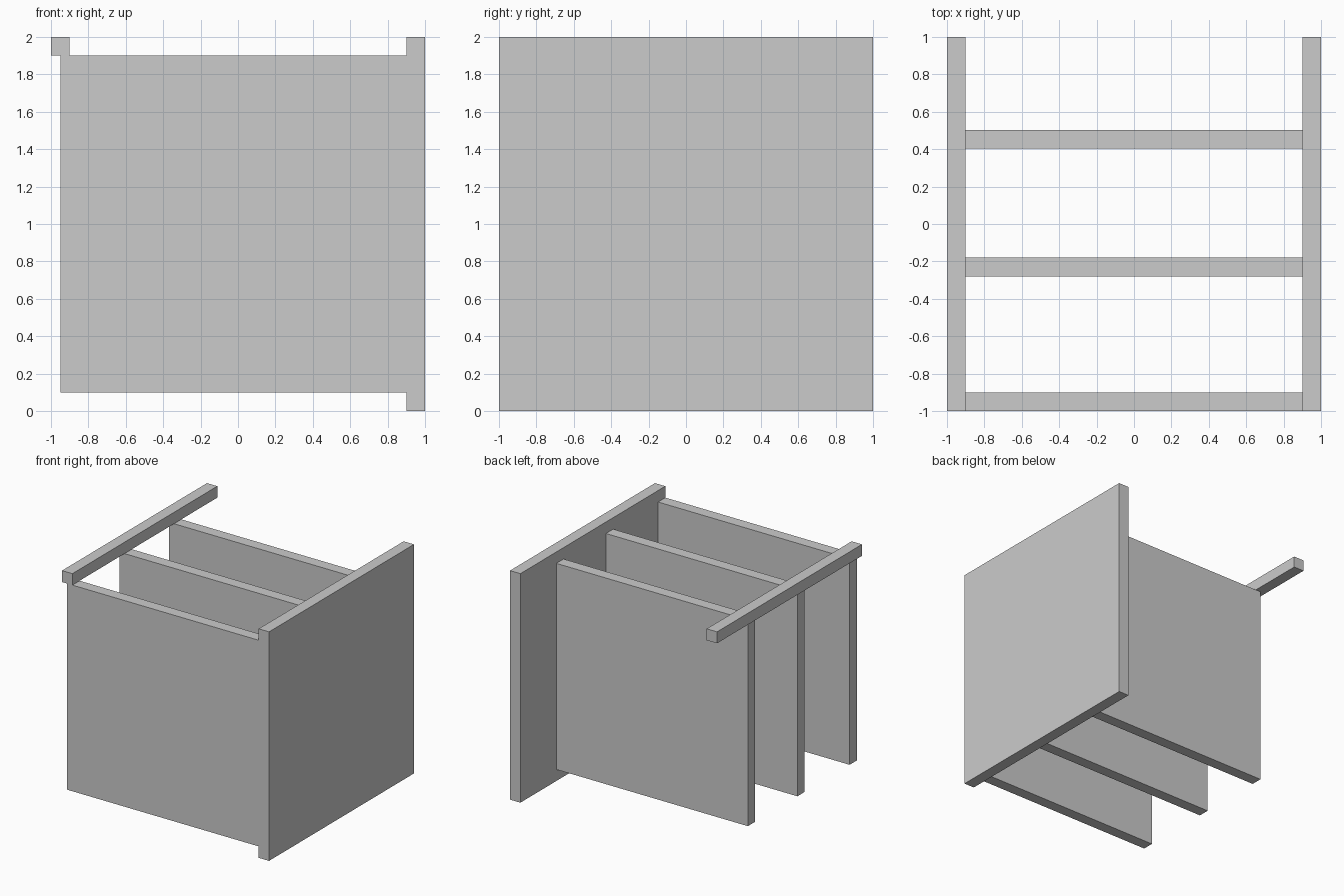
import bpy

if "Cube" in bpy.data.objects:
    bpy.data.objects.remove(bpy.data.objects["Cube"])


def box(name, x, y, z):
    """Add a box spanning the given (min, max) ranges."""
    spans = (x, y, z)
    bpy.ops.mesh.primitive_cube_add(size=1, location=[(a + b) / 2 for a, b in spans])
    obj = bpy.context.object
    obj.name = name
    obj.scale = [b - a for a, b in spans]
    bpy.ops.object.transform_apply(location=False, rotation=False, scale=True)
    return obj


T = 0.1  # board thickness

# Full-height side panel on the right
box("side_panel", (1 - T, 1), (-1, 1), (0, 2))

# Square rail along the top left, resting on the dividers
box("top_rail", (-1, -1 + T), (-1, 1), (2 - T, 2))

# Upright boards: front panel and two dividers
for name, y in (("front_panel", -0.95), ("middle_divider", -0.23), ("rear_divider", 0.453)):
    box(name, (-0.95, 1 - T), (y - T / 2, y + T / 2), (T, 2 - T))
